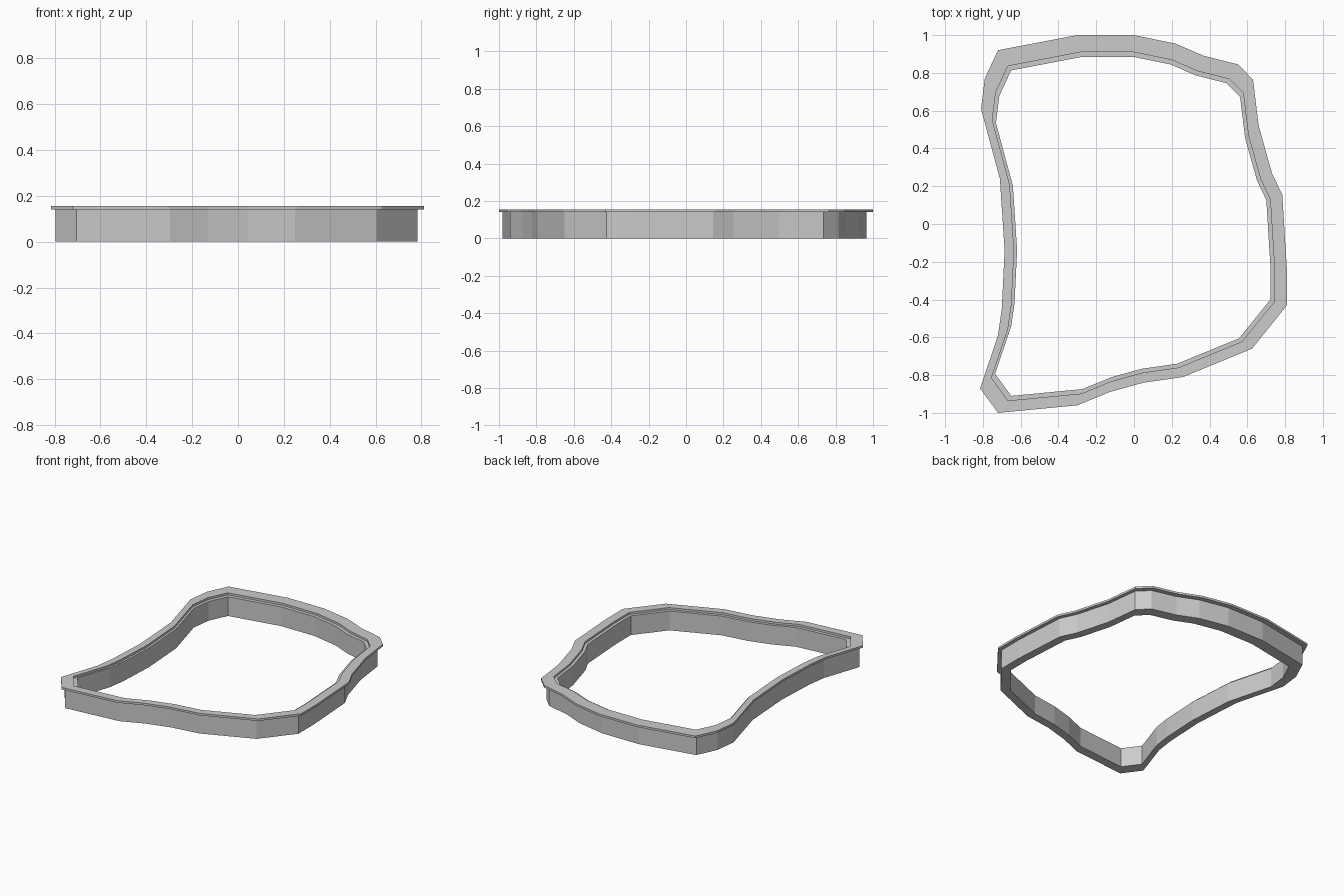
import bpy, bmesh

if "Cube" in bpy.data.objects:
    bpy.data.objects.remove(bpy.data.objects["Cube"])

# Outer outline of the rim seen from above, clockwise from back left
OUTLINE = [(-0.72, 0.92), (-0.30, 1.0), (0.0, 1.0), (0.22, 0.955), (0.37, 0.89),
           (0.55, 0.845), (0.63, 0.765), (0.66, 0.52), (0.73, 0.27), (0.785, 0.155),
           (0.81, -0.25), (0.81, -0.43), (0.625, -0.66), (0.26, -0.81), (0.05, -0.84),
           (-0.13, -0.89), (-0.30, -0.96), (-0.72, -1.0), (-0.815, -0.87),
           (-0.72, -0.59), (-0.70, -0.45), (-0.685, -0.14), (-0.71, 0.24),
           (-0.81, 0.61), (-0.79, 0.77)]

# Named loop sizes: (scale, x shift, y shift)
RIM = (1.0, 0.0, 0.0)
WALL = (0.9725, -0.004, -0.0075)
STEP = (0.9225, -0.003, -0.0125)
INNER = (0.8975, -0.004, -0.0125)


def loop_band(name, profile):
    """Sweep a closed profile of (loop size, z) around the outline."""
    bm = bmesh.new()
    rings = [[bm.verts.new((x * s + dx, y * s + dy, z)) for x, y in OUTLINE]
             for (s, dx, dy), z in profile]
    n = len(OUTLINE)
    for a, b in zip(rings, rings[1:] + rings[:1]):
        for i in range(n):
            j = (i + 1) % n
            bm.faces.new((a[i], a[j], b[j], b[i]))
    bmesh.ops.recalc_face_normals(bm, faces=bm.faces)
    mesh = bpy.data.meshes.new(name)
    bm.to_mesh(mesh)
    bm.free()
    obj = bpy.data.objects.new(name, mesh)
    bpy.context.collection.objects.link(obj)
    return obj


# Frame: upright wall, overhanging top rim and a recessed inner ledge
loop_band("frame_ring", [(WALL, 0.0), (WALL, 0.14), (RIM, 0.14), (RIM, 0.155),
                         (STEP, 0.155), (STEP, 0.14), (INNER, 0.14), (INNER, 0.0)])
